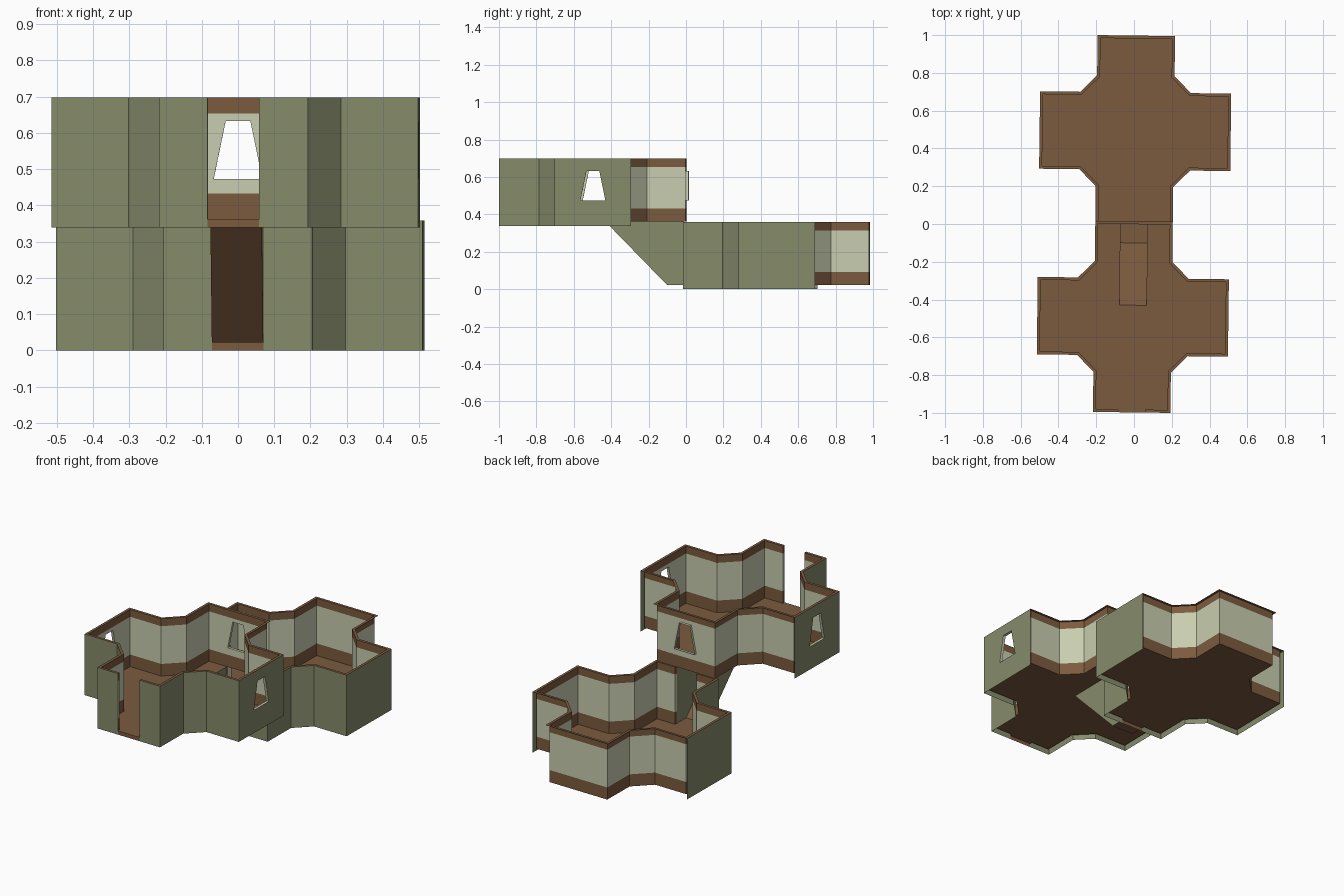
import bpy, bmesh, math
from mathutils import Vector, Matrix

if "Cube" in bpy.data.objects:
    bpy.data.objects.remove(bpy.data.objects["Cube"])

TURN = Matrix.Rotation(-0.0125, 4, 'Z')      # whole building is turned very slightly
H, W, N, T = 0.506, 0.205, 0.293, 0.0155     # cross half length, arm half width, notch, wall thickness
CY, RISE = 0.4915, 0.339                     # room centre offset, storey rise
FLOOR, LOW, HIGH, TOP = 0.022, 0.093, 0.315, 0.3585
DOOR = 0.071
WINDOW = [(-0.067, 0.134), (0.067, 0.134), (0.034, 0.294), (-0.034, 0.294)]


def material(name, rgb):
    m = bpy.data.materials.new(name)
    lin = [((c / 255 + 0.055) / 1.055) ** 2.4 for c in rgb]
    m.diffuse_color = (*lin, 1)
    m.use_nodes = True
    m.node_tree.nodes["Principled BSDF"].inputs["Base Color"].default_value = m.diffuse_color
    return m


MATS = [material("olive_render", (134, 140, 107)),
        material("pale_plaster", (200, 205, 175)),
        material("brown_wood", (124, 91, 63))]
OLIVE, PALE, BROWN = 0, 1, 2


class Part:
    """Collects flat faces and turns them into one named object."""
    def __init__(self, name, origin=(0, 0, 0)):
        self.name, self.o, self.bm = name, Vector(origin), bmesh.new()

    def face(self, pts, mat):
        f = self.bm.faces.new([self.bm.verts.new(TURN @ (Vector(p) + self.o)) for p in pts])
        f.material_index = mat

    def done(self):
        bmesh.ops.remove_doubles(self.bm, verts=self.bm.verts, dist=1e-5)
        me = bpy.data.meshes.new(self.name)
        self.bm.to_mesh(me)
        self.bm.free()
        for m in MATS:
            me.materials.append(m)
        bpy.context.collection.objects.link(bpy.data.objects.new(self.name, me))


def cross(d):
    """Cross plan with cut inner corners, inset by d: 16 points, counter-clockwise."""
    h, w, n = H - d, W - d, N - d * (math.sqrt(2) - 1)
    pts = [(h, -w), (h, w), (n, w), (w, n)]
    out = []
    for _ in range(4):
        out += pts
        pts = [(-y, x) for x, y in pts]
    return out


OUTER, INNER = cross(0), cross(T)
DOOR_EDGE, SKIP_OUTER = 12, range(1, 8)      # back walls have no outer skin


def edge(plan, i):
    """Half length and a function giving the point at distance s from the wall middle."""
    a, b = Vector(plan[i]), Vector(plan[(i + 1) % 16])
    m, u = (a + b) / 2, (b - a).normalized()
    return (b - a).length / 2, lambda s, z: (*(m + u * s), z)


def panel(part, plan, i, z0, z1, mat, hole=None, flip=False):
    L, P = edge(plan, i)
    rect = lambda a, b: [(a, z0), (b, z0), (b, z1), (a, z1)]
    if hole == "door":
        quads = [rect(-L, -DOOR), rect(DOOR, L)]
    elif hole == "window":
        r = rect(-L, L)
        quads = [[r[k], r[(k + 1) % 4], WINDOW[(k + 1) % 4], WINDOW[k]] for k in range(4)]
    else:
        quads = [rect(-L, L)]
    for q in quads:
        pts = [P(*c) for c in q]
        part.face(pts[::-1] if flip else pts, mat)


def room(label, y, z, windows, notch=None):
    origin = (0, y, z)
    outer, inner, rim, floor = [Part(label + n, origin) for n in
                                ("_outer_walls", "_inner_walls", "_wall_rim", "_floor")]
    bands = [(FLOOR, LOW, BROWN), (LOW, HIGH, PALE), (HIGH, TOP, BROWN)]
    for i in range(16):
        hole = "door" if i == DOOR_EDGE else "window" if i in windows else None
        Lo, Po = edge(OUTER, i)
        Li, Pi = edge(INNER, i)
        # outer skin
        if i not in SKIP_OUTER:
            panel(outer, OUTER, i, 0, TOP, OLIVE, hole)
        # inner lining with skirting and cornice bands
        for z0, z1, mat in bands:
            h = None if hole == "window" and mat == BROWN else hole
            panel(inner, INNER, i, z0, z1, mat, h, flip=True)
        # rim on top of the walls, broken at the door
        spans = [(-Lo, -DOOR, -Li, -DOOR), (DOOR, Lo, DOOR, Li)] if hole == "door" else [(-Lo, Lo, -Li, Li)]
        for a, b, c, d in spans:
            rim.face([Po(a, TOP), Po(b, TOP), Pi(d, TOP), Pi(c, TOP)], BROWN)
        # window reveals
        if hole == "window":
            for k in range(4):
                p, q = WINDOW[k], WINDOW[(k + 1) % 4]
                inner.face([Po(*p), Po(*q), Pi(*q), Pi(*p)], PALE)
        # door jambs and threshold
        if hole == "door":
            for s in (-DOOR, DOOR):
                for z0, z1, mat in bands:
                    pts = [Po(s, z0), Pi(s, z0), Pi(s, z1), Po(s, z1)]
                    inner.face(pts if s > 0 else pts[::-1], mat)
            floor.face([Po(-DOOR, FLOOR), Po(DOOR, FLOOR), Pi(DOOR, FLOOR), Pi(-DOOR, FLOOR)], BROWN)
            floor.face([Po(-DOOR, 0), Po(DOOR, 0), Po(DOOR, FLOOR), Po(-DOOR, FLOOR)], BROWN)
    # floor sheet, optionally notched at the back for the ramp
    plan = list(INNER)
    if notch is not None:
        back = H - T
        plan[5:5] = [(DOOR, back), (DOOR, notch - y), (-DOOR, notch - y), (-DOOR, back)]
    floor.face([(px, py, FLOOR) for px, py in plan], BROWN)
    for p in (outer, inner, rim, floor):
        p.done()


RAMP_TOP = -0.43
room("lower_room", CY, 0, ())
room("upper_room", -CY, RISE, (0, 4, 8), RAMP_TOP)

# ramp linking the floors, and the side walls of its shaft
profile = [(RAMP_TOP, RISE + FLOOR), (-0.10, FLOOR), (CY - H, FLOOR)]
ramp, shaft = Part("ramp"), Part("ramp_shaft_sides")
for (y0, z0), (y1, z1) in zip(profile, profile[1:]):
    ramp.face([(-DOOR, y0, z0), (DOOR, y0, z0), (DOOR, y1, z1), (-DOOR, y1, z1)], BROWN)
for x in (-DOOR, DOOR):
    pts = [(x, y, z) for y, z in profile + [(CY - H, RISE + FLOOR)]]
    shaft.face(pts if x > 0 else pts[::-1], OLIVE)
ramp.done()
shaft.done()
